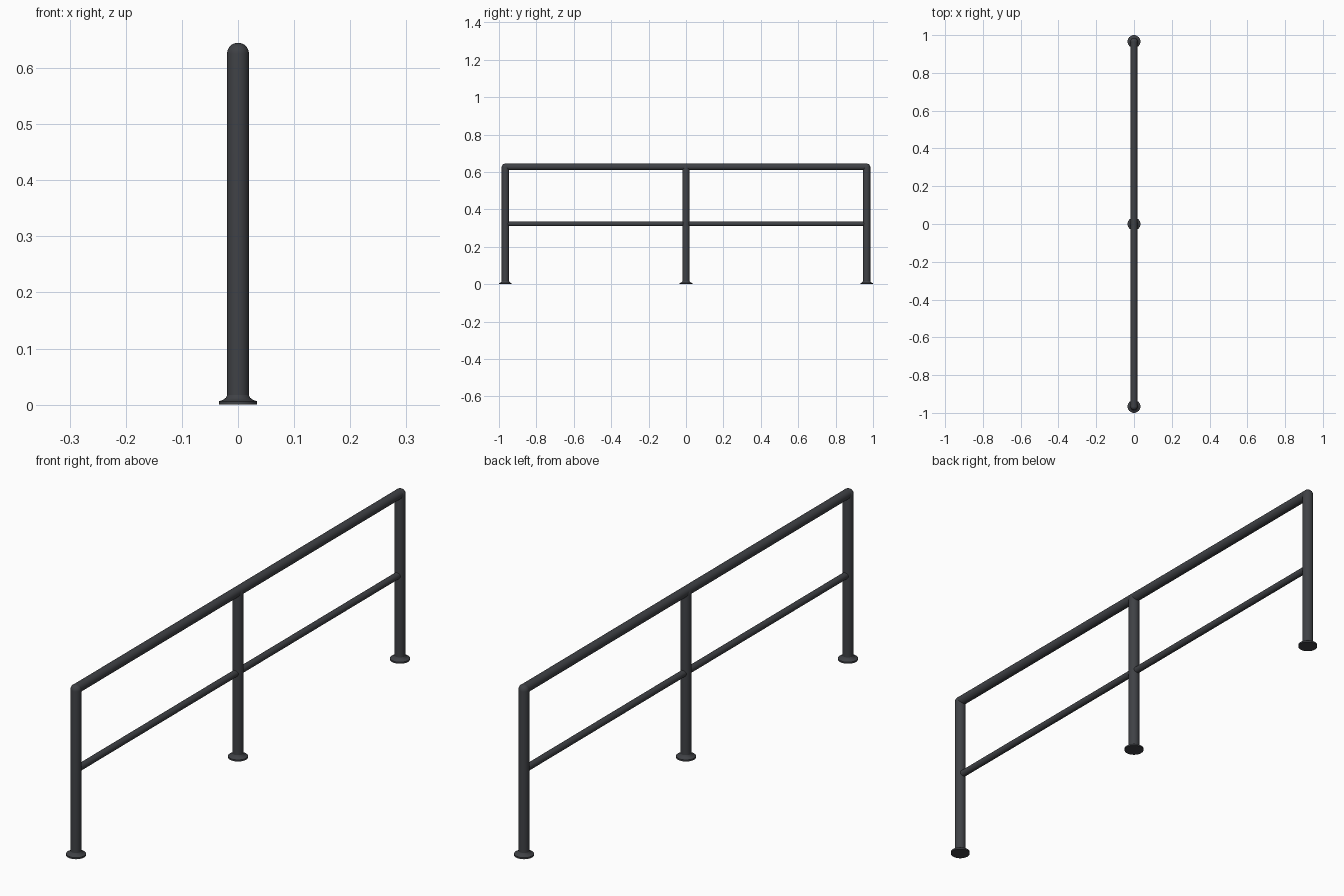
import bpy, bmesh, math

if "Cube" in bpy.data.objects:
    bpy.data.objects.remove(bpy.data.objects["Cube"])

POST_Y = 0.966      # end post positions
POST_R = 0.0195
TOP_Z = 0.645

paint = bpy.data.materials.new("dark_paint")
paint.diffuse_color = (0.05, 0.053, 0.06, 1)
paint.use_nodes = True
paint.node_tree.nodes["Principled BSDF"].inputs["Base Color"].default_value = paint.diffuse_color


def finish(obj):
    obj.data.materials.append(paint)
    bpy.ops.object.select_all(action='DESELECT')
    bpy.context.view_layer.objects.active = obj
    obj.select_set(True)
    bpy.ops.object.shade_smooth_by_angle(angle=math.radians(35))


def lathe(name, profile, location, steps=32):
    """Spin an (r, z) profile around the z axis."""
    bm = bmesh.new()
    verts = [bm.verts.new((r, 0, z)) for r, z in profile]
    edges = [bm.edges.new(pair) for pair in zip(verts, verts[1:])]
    bmesh.ops.spin(bm, geom=verts + edges, axis=(0, 0, 1), cent=(0, 0, 0),
                   angle=math.tau, steps=steps)
    bmesh.ops.remove_doubles(bm, verts=bm.verts, dist=1e-5)
    bmesh.ops.recalc_face_normals(bm, faces=bm.faces)
    mesh = bpy.data.meshes.new(name)
    bm.to_mesh(mesh)
    bm.free()
    obj = bpy.data.objects.new(name, mesh)
    obj.location = location
    bpy.context.collection.objects.link(obj)
    finish(obj)
    return obj


def rail(name, radius, z):
    """Straight tube running between the end posts."""
    bpy.ops.mesh.primitive_cylinder_add(
        vertices=32, radius=radius, depth=2 * POST_Y,
        location=(0, 0, z), rotation=(math.pi / 2, 0, 0))
    obj = bpy.context.object
    obj.name = name
    finish(obj)


# Post profile: straight tube with a domed top
dome = [(POST_R * math.cos(a), TOP_Z - POST_R + POST_R * math.sin(a))
        for a in (i * math.pi / 16 for i in range(8))]
post_profile = [(0, 0.002), (POST_R, 0.002)] + dome + [(0, TOP_Z)]

# Foot profile: flat disc with a sloped collar
foot_profile = [(0, 0), (0.034, 0), (0.034, 0.006), (0.026, 0.009),
                (0.022, 0.012), (POST_R, 0.017)]

# Posts and feet
for label, y in (("front", -POST_Y), ("middle", 0), ("back", POST_Y)):
    # the middle post stops just under the crown of the top rail
    top = post_profile if y else [(r, z - 0.002 if z > 0.1 else z) for r, z in post_profile]
    lathe(label + "_post", top, (0, y, 0))
    lathe(label + "_foot", foot_profile, (0, y, 0))

# Rails
rail("top_rail", 0.0175, TOP_Z - 0.0175)
rail("middle_rail", 0.0125, 0.323)
